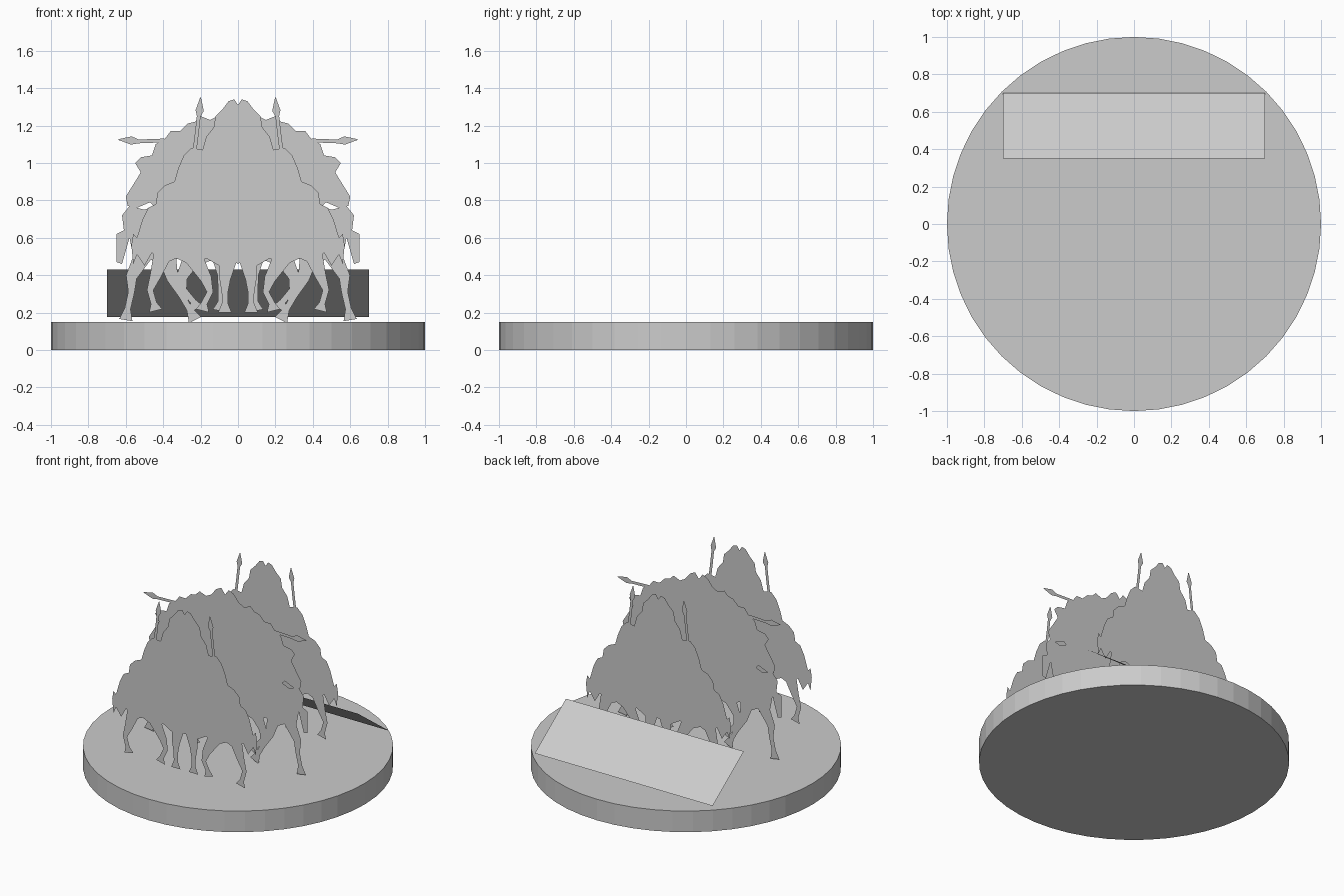
import bpy
import bmesh
from math import radians
from mathutils import Vector

# Remove the default cube
default_cube = bpy.data.objects.get("Cube")
if default_cube:
    bpy.data.objects.remove(default_cube, do_unlink=True)

# One plain material for everything
stone = bpy.data.materials.new("plain_grey")
stone.use_nodes = True
grey = (0.6, 0.6, 0.6, 1.0)
stone.diffuse_color = grey
stone.node_tree.nodes["Principled BSDF"].inputs["Base Color"].default_value = grey


def finish(name, bm):
    """Turn a bmesh into a named, coloured object."""
    mesh = bpy.data.meshes.new(name)
    bm.to_mesh(mesh)
    bm.free()
    mesh.materials.append(stone)
    obj = bpy.data.objects.new(name, mesh)
    bpy.context.collection.objects.link(obj)
    return obj


def add_flat(bm, outline, y):
    """Add one flat cut-out facing the front; outline is in hundredths."""
    verts = [bm.verts.new((x / 100, y, z / 100)) for x, z in outline]
    face = bm.faces.new(verts)
    face.normal_update()
    if face.normal.y > 0:
        face.normal_flip()


def ribbon(path, widths):
    """Outline of a strip that follows a path with a half width per point."""
    points = [Vector(p) for p in path]
    near, far = [], []
    for i, point in enumerate(points):
        before = points[max(i - 1, 0)]
        after = points[min(i + 1, len(points) - 1)]
        along = (after - before).normalized()
        side = Vector((-along.y, along.x)) * widths[i]
        near.append(point + side)
        far.append(point - side)
    return near + far[::-1]


def mirrored(outline):
    return [(-x, z) for x, z in outline]


def crowd_cutout(name, half, y):
    """Riders and horse bodies, one outline mirrored about the middle."""
    bm = bmesh.new()
    left_half = mirrored(half[1:-1])[::-1]
    add_flat(bm, half + left_half, y)
    bmesh.ops.triangulate(bm, faces=bm.faces[:])
    finish(name, bm)


def paired_strips(name, paths, widths, y):
    """Strips such as legs and spears, repeated on both sides."""
    bm = bmesh.new()
    for path in paths:
        strip = ribbon(path, widths)
        add_flat(bm, strip, y)
        add_flat(bm, mirrored(strip), y)
    bmesh.ops.triangulate(bm, faces=bm.faces[:])
    finish(name, bm)


# Round base
bm = bmesh.new()
bmesh.ops.create_cone(bm, cap_ends=True, segments=48, radius1=1, radius2=1, depth=0.15)
bmesh.ops.translate(bm, verts=bm.verts, vec=(0, 0, 0.075))
finish("round_base", bm)

# Sloping panel at the back
bm = bmesh.new()
corners = [(-0.7, 0.35, 0.43), (0.7, 0.35, 0.43), (0.7, 0.7, 0.175), (-0.7, 0.7, 0.175)]
panel = bm.faces.new([bm.verts.new(c) for c in corners])
panel.normal_update()
if panel.normal.z < 0:
    panel.normal_flip()
finish("sloping_panel", bm)

# Half outlines, from the middle helmets down to the bellies
narrow_crowd = [
    (0, 131), (2, 134), (5, 133), (8, 129), (12, 125), (13, 119), (17, 114),
    (19, 107), (25, 108), (29, 104), (32, 97), (34, 90), (39, 88), (43, 84),
    (44, 78), (48, 76), (51, 70), (54, 60), (56, 62), (57, 56), (56, 46),
    (54, 51), (50, 45), (46, 52), (40, 46), (33, 49), (24, 45), (17, 49),
    (10, 45), (5, 49), (0, 46),
]
wide_crowd = [
    (0, 128), (3, 132), (7, 130), (11, 125), (15, 123), (20, 125), (23, 122),
    (27, 121), (31, 117), (36, 117), (39, 113), (44, 110), (46, 104), (52, 103),
    (55, 100), (52, 95), (55, 90), (60, 82), (59, 77), (54, 76), (47, 79),
    (45, 77), (50, 75), (58, 77), (62, 72), (61, 64), (65, 62), (65, 47),
    (62, 46), (58, 60), (55, 45), (48, 49), (40, 45), (32, 49), (22, 45),
    (14, 48), (8, 45), (4, 49), (0, 49),
]

# Legs, each from hip to hoof
narrow_legs = [
    [(40, 52), (44, 40), (47, 32), (45, 25), (44, 21)],
    [(24, 50), (17, 38), (15, 31), (18, 25), (19, 21)],
    [(5, 50), (7, 38), (7, 31), (7, 25), (7, 20)],
]
wide_legs = [
    [(50, 52), (57, 39), (57, 31), (59, 22), (60, 16)],
    [(38, 50), (35, 38), (30, 29), (26, 22), (23, 16)],
    [(24, 50), (30, 39), (29, 32), (24, 26), (22, 22)],
    [(9, 50), (8, 40), (9, 32), (9, 26), (10, 21)],
]
leg_widths = [5, 3, 1.7, 1.6, 3.6]

# Spears, each from grip to point
raised_spear = [[(24, 100), (22, 116), (21, 125), (20.5, 128), (20, 135)]]
level_spear = [[(22, 110), (40, 112), (53, 111.5), (57, 112), (64, 112.5)]]
spear_widths = [1, 1, 1, 2.2, 0.2]

# Three rows of cut-outs standing one behind another
rows = [
    ("front", -0.6, narrow_crowd, narrow_legs, raised_spear),
    ("middle", -0.145, wide_crowd, wide_legs, level_spear),
    ("back", 0.31, narrow_crowd, narrow_legs, raised_spear),
]
for row, y, crowd, legs, spears in rows:
    crowd_cutout(row + "_riders_and_horses", crowd, y)
    paired_strips(row + "_horse_legs", legs, leg_widths, y + 0.001)
    paired_strips(row + "_spears", spears, spear_widths, y - 0.001)
